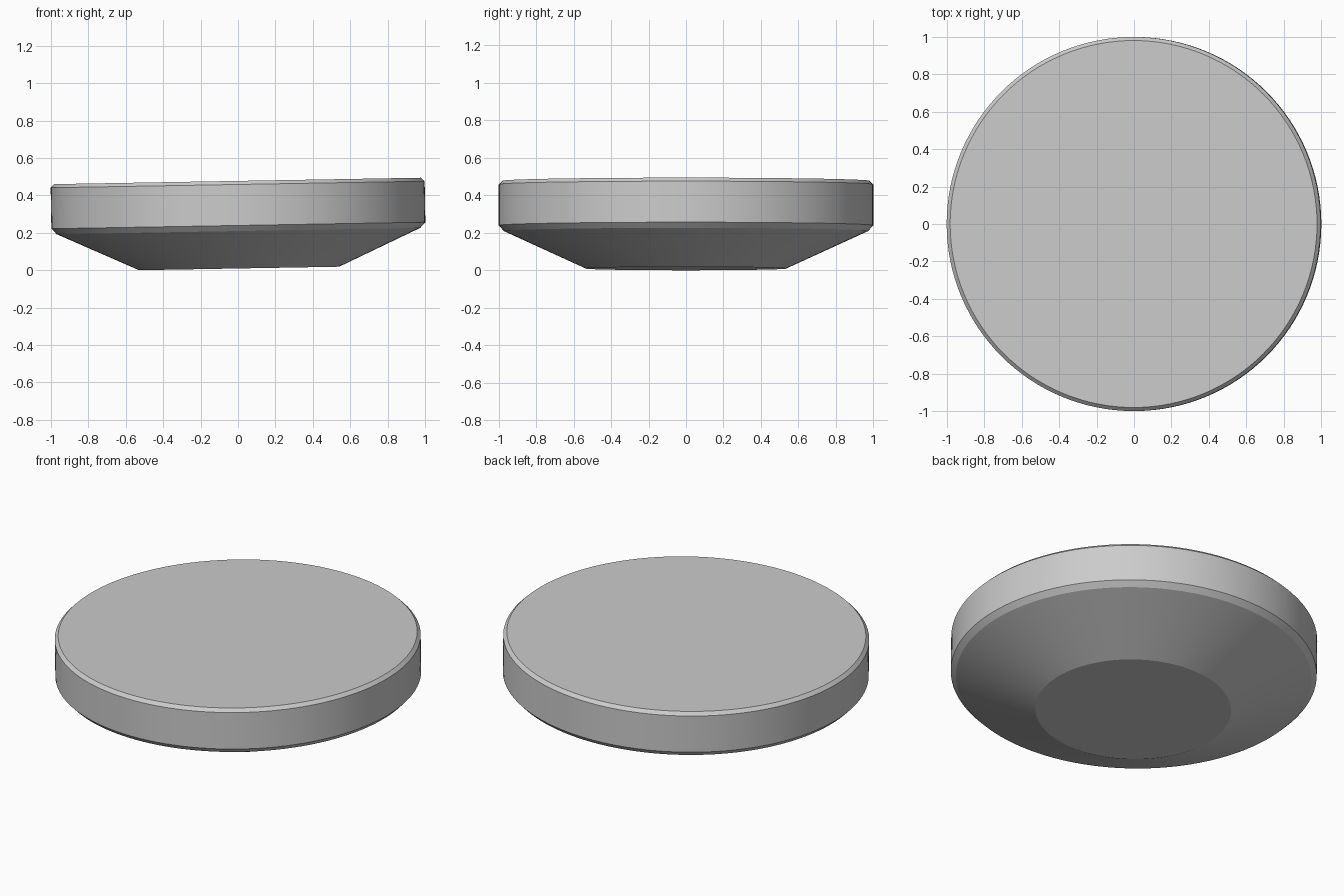
import bpy, bmesh, math
from mathutils import Matrix

if "Cube" in bpy.data.objects:
    bpy.data.objects.remove(bpy.data.objects["Cube"])

SEGMENTS = 128
TILT = math.radians(-1.0)

# Outline of the disc (radius, height): foot, sloped underside, chamfer, rim, top chamfer
profile = [(0.535, 0.0), (0.972, 0.200), (1.0, 0.230), (1.0, 0.449), (0.981, 0.468)]

bm = bmesh.new()
rings = []
for r, z in profile:
    ring = []
    for i in range(SEGMENTS):
        a = 2 * math.pi * i / SEGMENTS
        ring.append(bm.verts.new((r * math.cos(a), r * math.sin(a), z)))
    rings.append(ring)

# Walls between rings, then flat caps
for low, high in zip(rings, rings[1:]):
    for i in range(SEGMENTS):
        j = (i + 1) % SEGMENTS
        bm.faces.new((low[i], low[j], high[j], high[i]))
bm.faces.new(list(reversed(rings[0])))
bm.faces.new(rings[-1])

# Lean the disc slightly, then rest it on the ground and centre it
bm.transform(Matrix.Rotation(TILT, 4, 'Y'))
xs = [v.co.x for v in bm.verts]
lift = -min(v.co.z for v in bm.verts)
bm.transform(Matrix.Translation((-(min(xs) + max(xs)) / 2, 0, lift)))

mesh = bpy.data.meshes.new("tapered_disc")
bm.to_mesh(mesh)
bm.free()
disc = bpy.data.objects.new("tapered_disc", mesh)
bpy.context.collection.objects.link(disc)

# Smooth round the circumference, crisp at the chamfers
bpy.context.view_layer.objects.active = disc
disc.select_set(True)
bpy.ops.object.shade_smooth_by_angle(angle=math.radians(20))
